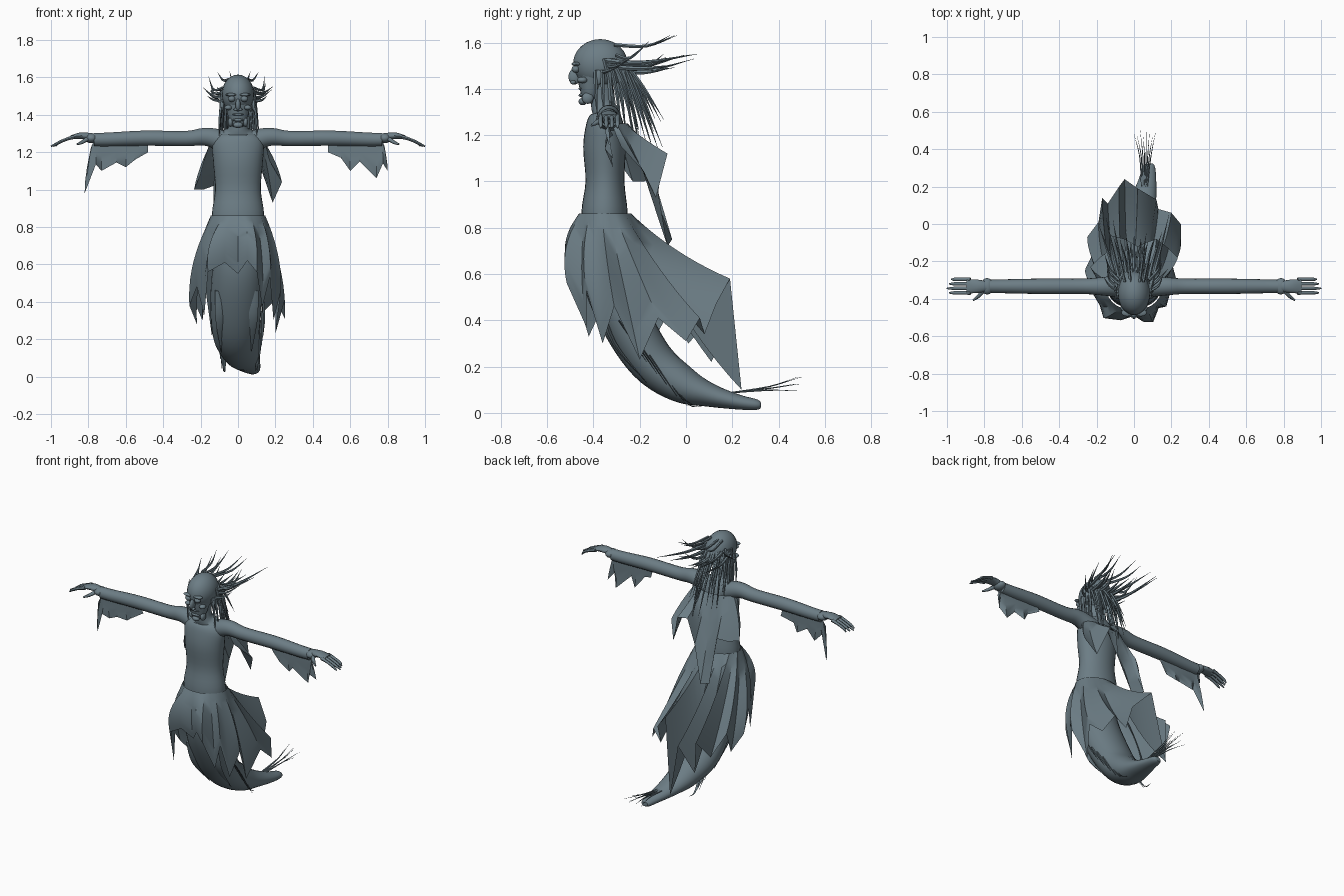
import bpy
import bmesh
import math
import random
from mathutils import Vector, Matrix

random.seed(7)
if "Cube" in bpy.data.objects:
    bpy.data.objects.remove(bpy.data.objects["Cube"], do_unlink=True)

material = bpy.data.materials.new("slate grey")
material.use_nodes = True
SLATE = (0.15, 0.205, 0.235, 1)
material.diffuse_color = SLATE
material.node_tree.nodes["Principled BSDF"].inputs["Base Color"].default_value = SLATE


def finish(name, bm, angle=45):
    """Turn a bmesh into a smooth-shaded object."""
    mesh = bpy.data.meshes.new(name)
    bm.to_mesh(mesh)
    bm.free()
    mesh.materials.append(material)
    obj = bpy.data.objects.new(name, mesh)
    bpy.context.collection.objects.link(obj)
    bpy.ops.object.select_all(action="DESELECT")
    obj.select_set(True)
    bpy.context.view_layer.objects.active = obj
    bpy.ops.object.shade_smooth_by_angle(angle=math.radians(angle))


def smooth_path(points, steps):
    """Catmull-Rom interpolation of points of any dimension."""
    last = len(points) - 1
    result = []
    for i in range(last):
        a, b, c, d = (points[min(max(i + k, 0), last)] for k in (-1, 0, 1, 2))
        for s in range(steps):
            t = s / steps
            result.append([q + t / 2 * (r - p + t * (2 * p - 5 * q + 4 * r - w + t * (3 * (q - r) + w - p)))
                           for p, q, r, w in zip(a, b, c, d)])
    return result + [list(points[-1])]


def tube(bm, points, sides=16, steps=4):
    """Loft elliptical rings; each point is x, y, z, width radius, depth radius."""
    path = smooth_path(points, steps)
    centres = [Vector(p[:3]) for p in path]
    span = (centres[-1] - centres[0]).normalized()
    ref = Vector((0, 1, 0)) if abs(span.x) > 0.8 else Vector((1, 0, 0))
    rings = []
    for i, p in enumerate(path):
        tangent = (centres[min(i + 1, len(path) - 1)] - centres[max(i - 1, 0)]).normalized()
        u = (ref - tangent * ref.dot(tangent)).normalized()
        v = tangent.cross(u)
        rings.append([bm.verts.new(centres[i] + u * max(p[3], 0.0008) * math.cos(a) + v * max(p[4], 0.0008) * math.sin(a))
                      for a in (math.tau * k / sides for k in range(sides))])
    for low, high in zip(rings, rings[1:]):
        for k in range(sides):
            n = (k + 1) % sides
            bm.faces.new((low[k], low[n], high[n], high[k]))
    bm.faces.new(rings[0][::-1])
    bm.faces.new(rings[-1])


def strand(bm, start, middle, end, width=0.005, depth=None):
    """Thin tapering wisp of hair or cloth."""
    d = depth or width
    tube(bm, [(*start, width, d), (*middle, width * 0.8, d * 0.8), (*end, 0, 0)], 5, 4)


def ball(bm, centre, size):
    matrix = Matrix.Translation(centre) @ Matrix.Diagonal((*size, 1))
    bmesh.ops.create_uvsphere(bm, u_segments=20, v_segments=12, radius=1, matrix=matrix)


def drape(bm, columns, closed, steps=8):
    """Cloth made of bezier columns running from the top edge to a torn hem."""
    grid = []
    for top, mid, hem in columns:
        a, b, c = Vector(top), Vector(mid), Vector(hem)
        grid.append([bm.verts.new(a.lerp(b, t).lerp(b.lerp(c, t), t))
                     for t in (s / steps for s in range(steps + 1))])
    pairs = list(zip(grid, grid[1:])) + ([(grid[-1], grid[0])] if closed else [])
    for left, right in pairs:
        for k in range(steps):
            bm.faces.new((left[k], left[k + 1], right[k + 1], right[k]))


# Torso and neck
bm = bmesh.new()
tube(bm, [(0, -.35, .7, .13, .09), (0, -.352, .86, .14, .1), (0, -.35, 1, .122, .084),
          (0, -.352, 1.15, .133, .092), (0, -.35, 1.25, .137, .08), (0, -.35, 1.3, .1, .06),
          (0, -.36, 1.33, .052, .05), (0, -.365, 1.42, .05, .05)], 28)
finish("torso", bm)

# Skull with a gaunt face
bm = bmesh.new()
ball(bm, (0, -.37, 1.508), (.087, .118, .107))
tube(bm, [(0, -.39, 1.5, .078, .09), (0, -.405, 1.44, .064, .066),
          (0, -.415, 1.38, .05, .042), (0, -.425, 1.34, .03, .026)], 20)
finish("head", bm)

bm = bmesh.new()
for s in (-1, 1):
    ball(bm, (s * .034, -.476, 1.485), (.02, .018, .016))
    ball(bm, (s * .052, -.448, 1.438), (.02, .022, .014))
    ball(bm, (s * .084, -.38, 1.45), (.01, .02, .032))
    ball(bm, (s * .04, -.425, 1.36), (.014, .025, .025))
    ball(bm, (s * .036, -.474, 1.507), (.032, .02, .009))
    ball(bm, (s * .012, -.488, 1.428), (.011, .012, .009))
ball(bm, (0, -.482, 1.452), (.014, .026, .034))
for z in (1.402, 1.372):
    ball(bm, (0, -.45, z), (.03, .014, .008))
ball(bm, (0, -.446, 1.345), (.026, .018, .016))
finish("face_features", bm)

# Arms, hands and fingers
for side, s in (("left", 1), ("right", -1)):
    bm = bmesh.new()
    tube(bm, [(s * x, -.333, z, r, r) for x, z, r in (
        (.06, 1.25, .06), (.13, 1.275, .053), (.19, 1.282, .047), (.28, 1.273, .041),
        (.5, 1.275, .041), (.7, 1.268, .037), (.77, 1.268, .036))], 18)
    finish(side + "_arm", bm)

    bm = bmesh.new()
    ball(bm, (s * .785, -.333, 1.275), (.035, .044, .027))
    tube(bm, [(s * .79, -.333, 1.283, .028, .02), (s * .84, -.333, 1.288, .036, .018), (s * .895, -.333, 1.28, .038, .01)], 14)
    for i in range(4):
        y = -.368 + i * .024
        reach = 1 - .012 * abs(i - 1)
        tube(bm, [(s * .875, y, 1.282, .011, .011), (s * .92, y, 1.268, .009, .008),
                  (s * .96, y, 1.25, .009, .008), (s * reach, y, 1.231, .004, .004)], 8)
    tube(bm, [(s * .8, -.35, 1.275, .014, .012), (s * .83, -.385, 1.255, .01, .01), (s * .86, -.408, 1.242, .005, .005)], 8)
    finish(side + "_hand", bm)

# Torn sleeve rags hanging under the forearms
rags = {
    "left": [(.48, 1.2), (.55, 1.17), (.6, 1.1), (.65, 1.15), (.74, 1.06), (.775, 1.14), (.8, 1.1), (.785, 1.22)],
    "right": [(-.48, 1.2), (-.55, 1.16), (-.6, 1.12), (-.65, 1.145), (-.73, 1.1), (-.76, 1.135), (-.82, .98), (-.79, 1.2)],
}
for side, hem in rags.items():
    bm = bmesh.new()
    columns = []
    for i, (x, z) in enumerate(hem):
        y = -.333 + .018 * (-1) ** i
        top = max(min(x, .77), -.77)
        columns.append(((top, -.333, 1.26), (x, -.333, (z + 1.25) / 2), (x, y, z)))
    drape(bm, columns, False, 4)
    finish(side + "_sleeve_rag", bm, 30)

# Swept skirt with a ragged hem
hem = [(0, -.47, .55), (.05, -.51, .62), (.1, -.515, .56), (.13, -.43, .37), (.17, -.43, .53),
       (.19, -.36, .3), (.23, -.31, .46), (.2, -.2, .23), (.25, -.12, .41), (.25, 0, .31),
       (.2, .06, .41), (.13, .08, .34), (.12, .13, .47), (.02, .19, .58), (-.05, .24, .1),
       (-.08, .2, .42), (-.14, .11, .22), (-.17, .14, .44), (-.19, .01, .3), (-.25, -.07, .44),
       (-.22, -.16, .28), (-.26, -.24, .38), (-.22, -.35, .48), (-.18, -.42, .33),
       (-.16, -.49, .56), (-.07, -.5, .61)]
columns = []
for i, (x, y, z) in enumerate(hem):
    a = math.tau * i / len(hem)
    top = (.146 * math.sin(a), -.35 - .112 * math.cos(a), .862)
    front = (1 + math.cos(a)) / 2
    f = .42 + .53 * front
    mid = (top[0] + (x * 1.1 - top[0]) * (f + .15), top[1] + (y - .05 * front - top[1]) * f,
           .862 + (z - .862) * (.62 - .17 * front))
    columns.append((top, mid, (x, y, z)))
bm = bmesh.new()
drape(bm, columns, True, 10)
finish("skirt", bm, 40)

# Torn cape on the back
hem = [(-.2, -.29, 1.08), (-.235, -.23, 1), (-.185, -.18, 1), (-.13, -.14, 1.02), (-.13, -.06, .75),
       (-.05, -.08, .72), (.02, -.12, .95), (.06, -.1, 1.12), (.12, -.08, 1.12),
       (.185, -.13, .93), (.235, -.18, 1.04), (.17, -.28, 1.15)]
columns = []
for i, (x, y, z) in enumerate(hem):
    a = math.pi * i / (len(hem) - 1)
    top = (-.15 * math.cos(a), -.32 + .07 * math.sin(a), 1.25)
    columns.append((top, (x * .9, top[1] + (y - top[1]) * .45, 1.23 + (z - 1.23) * .45), (x, y, z)))
bm = bmesh.new()
drape(bm, columns, False, 6)
finish("back_cape", bm, 30)

# Curved lower body ending in a blunt tail
bm = bmesh.new()
tube(bm, [(0, -.35, .8, .12, .09), (0, -.34, .6, .135, .11), (-.01, -.26, .4, .138, .11),
          (-.01, -.15, .225, .125, .1), (.02, -.02, .125, .1, .082), (.045, .1, .078, .075, .052),
          (.07, .22, .048, .05, .033), (.08, .3, .036, .034, .024), (.08, .322, .035, .02, .014)], 24, 5)
finish("tail_body", bm)

# Cloth tatters clinging to the tail
bm = bmesh.new()
for i in range(12):
    s = -1 if i % 2 else 1
    y = -.29 + .022 * i
    z = .4 - .025 * i
    x = .01 + s * (.125 - .004 * i)
    strand(bm, (x, y, z), (x * 1.03, y + .06, z - .09), (x, y + .12, max(.03, z - .18)), .008, .003)
for x in (-.1, -.045, .02, .08):
    strand(bm, (x, -.365, .46), (x, -.31, .3), (x * .9, -.17, .13), .03, .012)
finish("tail_tatters", bm)

# Wispy hairs fanning out from the tail
bm = bmesh.new()
for i in range(8):
    t = i / 7
    strand(bm, (.04 + .03 * t, .2, .088), (.03 + .06 * t, .36, .098 + .008 * (i % 3)),
           (.115 * t, random.uniform(.46, .52), .095 + .03 * (i % 3)), .0035)
finish("tail_hairs", bm)

# Hair: hanging locks, blown-back strands and stray side wisps
bm = bmesh.new()
for i in range(26):
    a = math.pi * (i + random.random()) / 26
    x, y = -.085 * math.cos(a), -.36 + .09 * math.sin(a)
    back = math.sin(a)
    sweep = random.uniform(.07, .18) * back
    low = random.uniform(1.12, 1.3)
    strand(bm, (x, y, 1.53), (x * 1.15, y + .02 + sweep * .45, (1.55 + low) / 2),
           (x * random.uniform(1, 1.5), y + .02 + sweep, low), .009)
for i in range(11):
    x = -.085 + .017 * i
    z = random.uniform(1.48, 1.53)
    strand(bm, (x, -.35, z), (x * 1.5, -.19, z - .01),
           (x * 2.2, random.uniform(-.1, .05), z + random.uniform(0, .06)), .011)
for x in (-.05, -.02, .03, .05):
    strand(bm, (x, -.31, 1.59), (x * 1.6, -.17, 1.585), (x * 2.2, -.02 - abs(x), 1.63), .008)
for s in (-1, 1):
    for i in range(4):
        strand(bm, (s * .08, -.36 + .02 * i, 1.47 + .025 * i), (s * .13, -.33 + .03 * i, 1.48 + .018 * i),
               (s * random.uniform(.14, .19), -.28 + .04 * i, 1.5 + .035 * i), .008)
    for i in range(3):
        strand(bm, (s * .083, -.39 + .03 * i, 1.48), (s * .098, -.39 + .03 * i, 1.38), (s * .1, -.38 + .03 * i, 1.26), .009)
finish("hair", bm)
